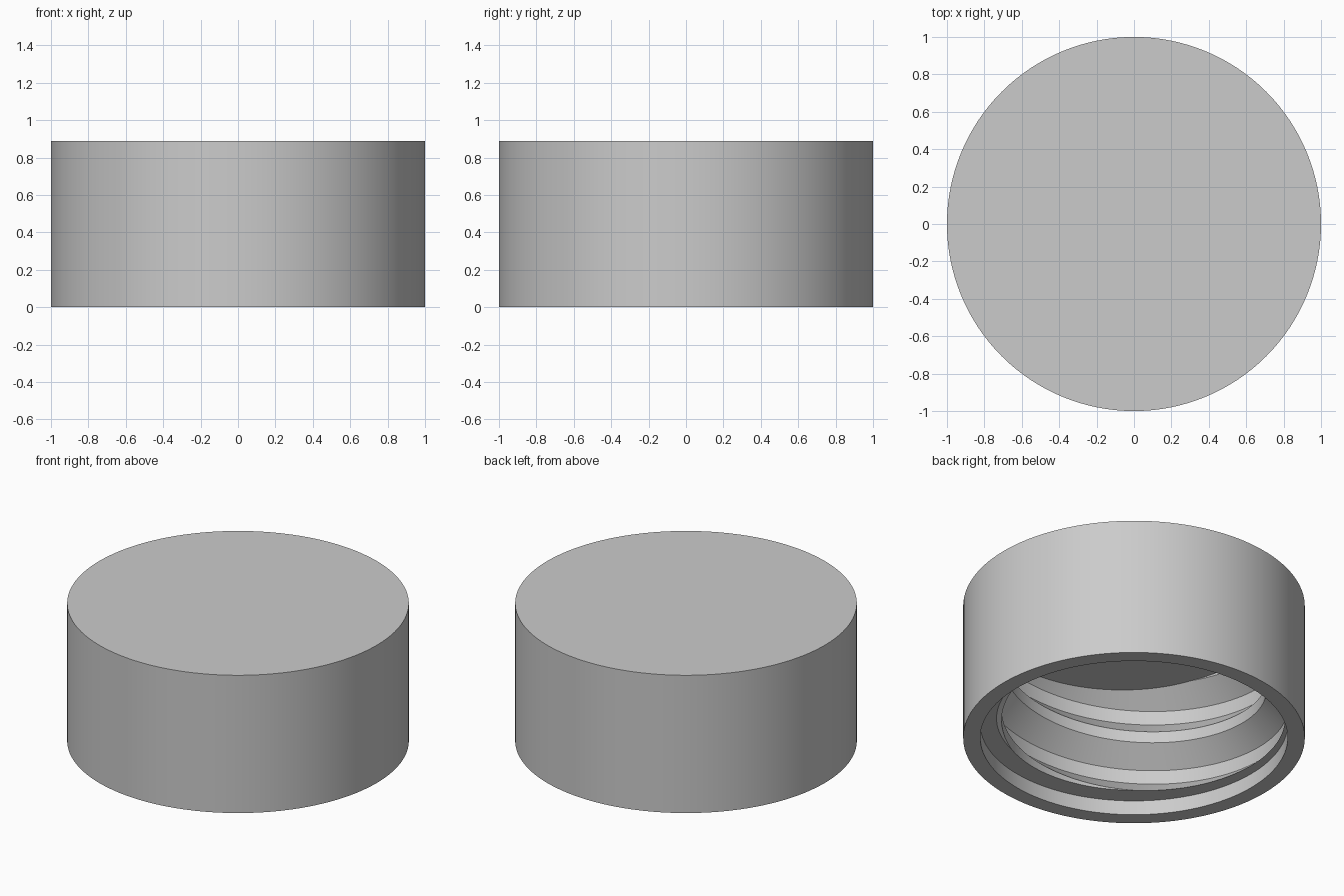
import bpy, bmesh, math

if "Cube" in bpy.data.objects:
    bpy.data.objects.remove(bpy.data.objects["Cube"])

SEGMENTS = 128
HEIGHT, CEILING = 0.89, 0.79
BORE, CREST = 0.90, 0.775
PITCH, THREAD_START = 0.40, 0.093

grey = bpy.data.materials.new("plain grey")
grey.use_nodes = True
grey.diffuse_color = (0.6, 0.6, 0.6, 1)
grey.node_tree.nodes["Principled BSDF"].inputs["Base Color"].default_value = grey.diffuse_color


def finish(bm, name):
    """Turn a bmesh into a smooth-shaded object with sharp edges kept."""
    bmesh.ops.recalc_face_normals(bm, faces=bm.faces)
    mesh = bpy.data.meshes.new(name)
    bm.to_mesh(mesh)
    bm.free()
    mesh.materials.append(grey)
    obj = bpy.data.objects.new(name, mesh)
    bpy.context.collection.objects.link(obj)
    bpy.ops.object.select_all(action='DESELECT')
    obj.select_set(True)
    bpy.context.view_layer.objects.active = obj
    bpy.ops.object.shade_smooth_by_angle(angle=math.radians(25))


def sweep(bm, rings):
    """Bridge successive closed rings of vertices and cap both ends."""
    for a, b in zip(rings, rings[1:]):
        for i in range(len(a)):
            j = (i + 1) % len(a)
            bm.faces.new((a[i], a[j], b[j], b[i]))
    bm.faces.new(rings[0])
    bm.faces.new(rings[-1])


# Cap shell: disc top, outer wall, rim, bore and ceiling
bm = bmesh.new()
rings = []
for radius, z in ((1, HEIGHT), (1, 0), (BORE, 0), (BORE, CEILING)):
    ring = []
    for i in range(SEGMENTS):
        a = math.tau * i / SEGMENTS
        ring.append(bm.verts.new((radius * math.cos(a), radius * math.sin(a), z)))
    rings.append(ring)
sweep(bm, rings)
finish(bm, "cap_shell")

# Internal screw thread: trapezoid ridge swept along a right-handed helix
bm = bmesh.new()
root = BORE + 0.01
profile = ((root, -0.164), (CREST, -0.037), (CREST, 0.037), (root, 0.164))
rings = []
for i in range(-SEGMENTS, 3 * SEGMENTS + 1):
    turn = i / SEGMENTS
    a = math.tau * turn - 0.75 * math.pi
    z = 0.05 + PITCH * turn
    rings.append([bm.verts.new((r * math.cos(a), r * math.sin(a), z + dz))
                  for r, dz in profile])
sweep(bm, rings)
bmesh.ops.recalc_face_normals(bm, faces=bm.faces)

# Trim the ridge flat near the mouth and at the ceiling
for z, side in ((THREAD_START, -1), (CEILING + 0.005, 1)):
    cut = bmesh.ops.bisect_plane(bm, geom=bm.verts[:] + bm.edges[:] + bm.faces[:], dist=1e-6,
                                 plane_co=(0, 0, z), plane_no=(0, 0, side), clear_outer=True)
    edges = [e for e in cut["geom_cut"] if isinstance(e, bmesh.types.BMEdge)]
    bmesh.ops.triangle_fill(bm, edges=edges, use_beauty=True, normal=(0, 0, side))
finish(bm, "screw_thread")
